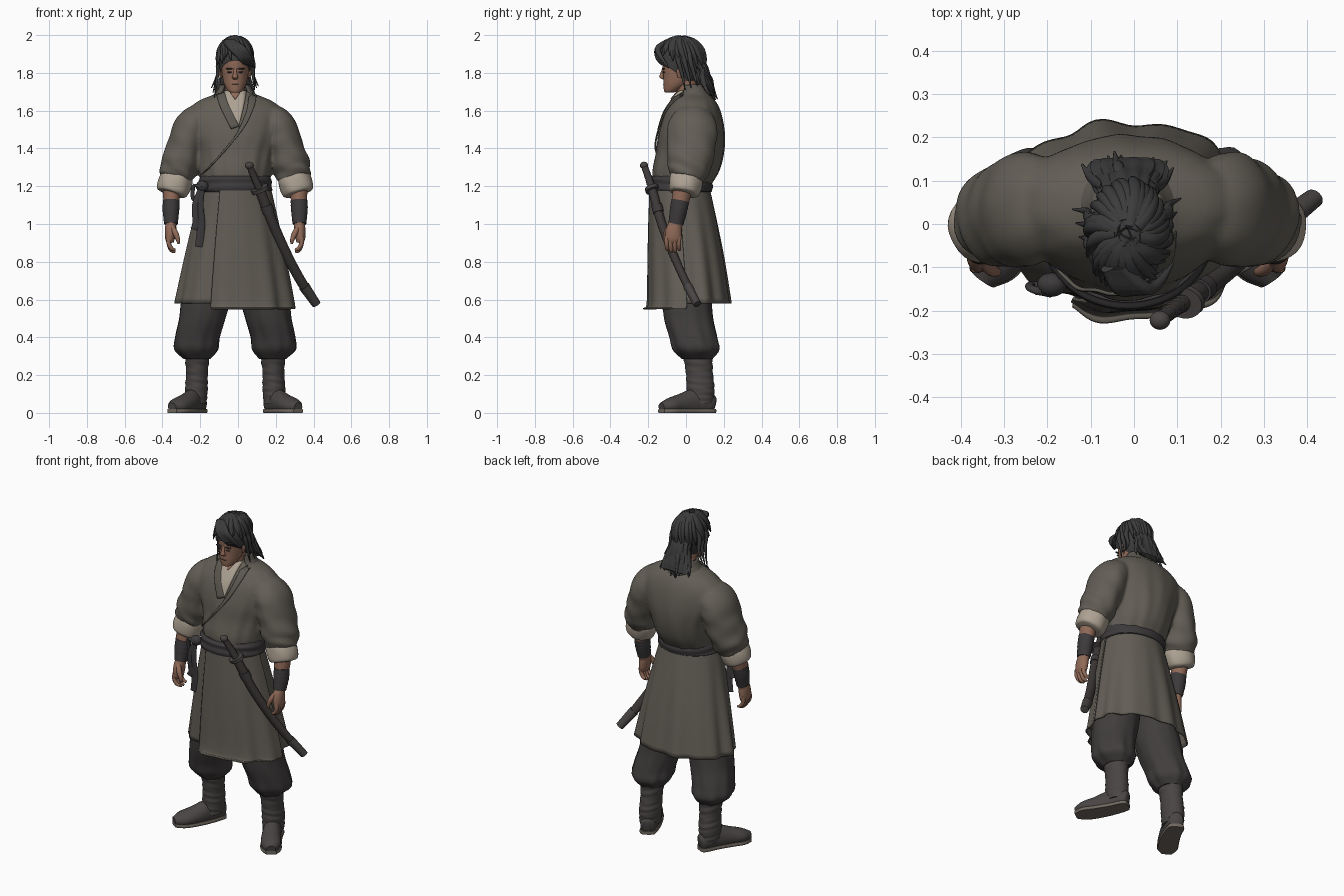
import bpy, bmesh, random
from math import sin, cos, pi, radians
from mathutils import Vector
from mathutils.bvhtree import BVHTree

if "Cube" in bpy.data.objects:
    bpy.data.objects.remove(bpy.data.objects["Cube"])
random.seed(4)
MID = -.015          # the body's centre line
made = []

def material(name, *colour):
    mat = bpy.data.materials.new(name)
    mat.use_nodes = True
    mat.diffuse_color = (*colour, 1)
    mat.node_tree.nodes["Principled BSDF"].inputs["Base Color"].default_value = (*colour, 1)
    return mat

robe = material("robe_cloth", .125, .113, .093)
edging = material("robe_edging", .106, .096, .08)
linen = material("pale_linen", .42, .36, .29)
skin = material("skin", .28, .145, .097)
hair = material("hair", .045, .044, .044)
trouser = material("trouser_cloth", .052, .047, .046)
sash = material("sash_cloth", .046, .042, .044)
boot = material("boot_leather", .066, .059, .057)
sole = material("sole", .16, .138, .115)
dark = material("dark_leather", .047, .041, .039)

def add_mesh(name, verts, faces, mat, thick=0):
    mesh = bpy.data.meshes.new(name)
    mesh.from_pydata(verts, [], faces)
    bm = bmesh.new()
    bm.from_mesh(mesh)
    bmesh.ops.recalc_face_normals(bm, faces=bm.faces)
    bm.to_mesh(mesh)
    bm.free()
    mesh.materials.append(mat)
    obj = bpy.data.objects.new(name, mesh)
    bpy.context.collection.objects.link(obj)
    if thick:
        mod = obj.modifiers.new("thickness", "SOLIDIFY")
        mod.thickness, mod.offset = thick, 0
    made.append(obj)
    return obj

def spline(points, steps):
    """Smooth curve through tuples of any length."""
    pts = [Vector(p) for p in points]
    pts = [2 * pts[0] - pts[1]] + pts + [2 * pts[-1] - pts[-2]]
    out = []
    for a, b, c, d in zip(pts, pts[1:], pts[2:], pts[3:]):
        for t in (k / steps for k in range(steps)):
            out.append(b + (c - a) * t / 2 + (a - b * 2.5 + c * 2 - d / 2) * t * t
                       + (b * 3 - a - c * 3 + d) * t ** 3 / 2)
    return out + [pts[-2]]

def loft(name, stations, mat, seg=32, steps=6, fold=None, arc=None, cap=True, thick=0, low=-9, high=9, level=False):
    """Skin ovals (x, y, z, half width, half depth) along a smooth path."""
    rows = spline(stations, steps)
    path = [Vector(r[:3]) for r in rows]
    span = (path[-1] - path[0]).normalized()
    ref = Vector((0, 1, 0)) if abs(span.x) > .8 else Vector((1, 0, 0))
    n = seg + 1 if arc else seg
    start, end = arc or (0, 360)
    verts, faces = [], []
    for i, row in enumerate(rows):
        tangent = (path[min(i + 1, len(path) - 1)] - path[max(i - 1, 0)]).normalized()
        if level:
            tangent = Vector((0, 0, -1))
        u = (ref - tangent * ref.dot(tangent)).normalized()
        v = tangent.cross(u)
        for j in range(n):
            a = radians(start + (end - start) * j / seg)
            r = fold(i / (len(rows) - 1), a) if fold else 1
            p = path[i] + (u * cos(a) * row[3] + v * sin(a) * row[4]) * r
            p.z = min(max(p.z, low), high)
            verts.append(p)
    for i in range(len(rows) - 1):
        for j in range(seg):
            k = (j + 1) % n
            faces.append((i * n + j, i * n + k, i * n + n + k, i * n + n + j))
    if cap and not arc:
        faces += [tuple(range(n)), tuple(range(len(verts) - n, len(verts)))]
    return add_mesh(name, verts, faces, mat, thick)

def blob(name, place, size, mat):
    (x, y, z), (sx, sy, sz) = place, size
    return loft(name, [(x, y, z + sz * cos(t * pi / 8), sx * sin(t * pi / 8) + .0001,
                        sy * sin(t * pi / 8) + .0001) for t in range(9)], mat, 16, 1, level=True)

def lock(name, points, radius):
    """One tapering strand of hair."""
    widths = [radius * (1 - .85 * (i / (len(points) - 1)) ** 2) for i in range(len(points))]
    return loft(name, [(*p, w, w) for p, w in zip(points, widths)], hair, 10, 5)

# Robe body with sloping shoulders, and its collar
body = loft("robe_body", [
    (MID, .03, 1.71, .07, .055), (MID, .035, 1.685, .115, .085), (MID, .04, 1.645, .205, .12),
    (MID, .036, 1.58, .262, .152), (MID, .03, 1.48, .25, .175), (MID, .022, 1.38, .212, .18),
    (MID, .0, 1.28, .192, .177), (MID, -.02, 1.2, .175, .15)], robe, 72, 8, level=True,
    fold=lambda t, a: 1 + t * (.016 * sin(11 * a + 3 * t) + .012 * sin(17 * a - 4 * t)))
loft("collar", [(MID, .04, 1.66, .122, .098), (MID, .04, 1.7, .09, .076), (MID, .035, 1.735, .075, .063)],
     edging, 40, 4, arc=(-220, 40), thick=.014, level=True)
surface = BVHTree.FromPolygons([v.co for v in body.data.vertices], [p.vertices[:] for p in body.data.polygons])

def strip(name, points, mat, lift, slant):
    """Band (x, z, width) laid on the front of the robe body."""
    verts, faces = [], []
    for x, z, width in spline(points, 8):
        for j in range(7):
            s = (j / 6 - .5) * width
            px, pz = x + s * cos(slant), z + s * sin(slant)
            hit = surface.ray_cast(Vector((px, -1, pz)), Vector((0, 1, 0)))[0]
            verts.append((hit or surface.find_nearest(Vector((px, -.05, pz)))[0]) - Vector((0, lift, 0)))
    for k in range(len(verts) - 7):
        if k % 7 < 6:
            faces.append((k, k + 1, k + 8, k + 7))
    return add_mesh(name, verts, faces, mat, .008)

# Crossed neckline
strip("inner_shirt", [(MID, 1.705, .12), (MID, 1.62, .09), (-.005, 1.52, .02)], linen, .004, 0)
strip("throat", [(MID, 1.71, .065), (MID, 1.69, .045), (MID, 1.66, .004)], skin, .009, 0)
strip("under_lapel", [(-.092, 1.69, .045), (-.07, 1.62, .045), (-.015, 1.51, .045)], edging, .006, .3)
strip("over_lapel", [(.078, 1.69, .055), (.065, 1.61, .06), (.015, 1.5, .06), (-.07, 1.39, .06),
                     (-.17, 1.28, .055)], edging, .008, .7)

# Skirt with its overlapping front panel
def pleats(t, a):
    return 1 + t * (.03 * sin(9 * a - 1.2) + .022 * sin(14 * a + 1.4))

hang = [(MID, -.03, 1.2, .175, .15), (MID, -.012, 1, .22, .175), (MID, .005, .8, .262, .195),
        (MID, .02, .58, .304, .212)]
loft("skirt", hang, robe, 112, 8, pleats, cap=False, thick=.008, level=True)
panel = [(x, y, z, w + .009, d + .009) for x, y, z, w, d in hang] + [(MID, .01, .55, .313, .231)]
loft("skirt_front_panel", panel, robe, 56, 8, pleats, arc=(4, 115), thick=.008, level=True)

# Sash, knot and tails
loft("sash", [(MID, -.028, 1.255, .178, .152), (MID, -.028, 1.242, .19, .166), (MID, -.028, 1.21, .193, .168),
     (MID, -.028, 1.178, .195, .168), (MID, -.028, 1.168, .18, .155)],
     sash, 64, 8, lambda t, a: 1 + .012 * sin(t * 19 + 3 * sin(a)), level=True)
blob("sash_knot", (-.19, -.14, 1.2), (.034, .028, .03), sash)
for x, end in [(-.2, .88), (-.225, .97)]:
    loft("sash_tail", [(-.19, -.15, 1.2, .015, .008), (x, -.15, 1.1, .018, .007),
         (x + .005, -.145, 1, .02, .006), (x - .005, -.14, end, .023, .006)], sash, 12, 5)
loft("sash_loop", [(-.19, -.16, 1.2, .011, .008), (-.235, -.15, 1.2, .011, .008),
     (-.235, -.14, 1.13, .011, .008), (-.19, -.15, 1.17, .011, .008)], sash, 12, 6)

def sleeve_creases(t, a):
    bend = max(0, t - .3)
    return 1 + .06 * bend * sin(3 * a + 26 * t) + .045 * bend * sin(34 * t + 2 * sin(a)) + .01 * sin(7 * a + 9 * t)

# Limbs, one set for each side
sleeves = []
for side, s in (("left", 1), ("right", -1)):
    def limb(name, stations, mat, **options):
        return loft(side + "_" + name, [(MID + s * st[0], *st[1:]) for st in stations], mat, **options)

    sleeves.append(limb("sleeve", [(.13, .04, 1.55, .05, .07), (.18, .04, 1.548, .087, .11),
         (.23, .035, 1.508, .096, .132), (.263, .028, 1.41, .097, .128), (.298, .015, 1.3, .1, .115),
         (.32, 0, 1.235, .084, .088)], robe, seg=40, steps=8, fold=sleeve_creases))
    limb("cuff", [(.302, .005, 1.26, .07, .072), (.305, .003, 1.252, .084, .086), (.322, -.003, 1.21, .089, .088),
         (.334, -.011, 1.168, .081, .079), (.337, -.013, 1.158, .055, .055)],
         linen, steps=4, fold=lambda t, a: 1 + .02 * sin(5 * a + 6 * t))
    limb("forearm", [(.333, -.01, 1.22, .05, .055), (.338, -.03, 1.12, .042, .046), (.34, -.055, .98, .027, .032)], skin)
    limb("wristband", [(.338, -.03, 1.125, .044, .047), (.34, -.04, 1.07, .044, .046), (.34, -.054, 1, .036, .04)],
         sash, fold=lambda t, a: 1 + .02 * sin(45 * t + a))
    limb("palm", [(.34, -.054, 1.01, .027, .032), (.342, -.064, .97, .03, .042),
         (.345, -.068, .925, .026, .044), (.342, -.068, .9, .018, .036)], skin)
    for f in range(4):
        y, drop = -.1 + .021 * f, .01 * (f in (1, 2))
        limb("finger", [(.35, y, .935, .013, .013), (.352, y - .002, .9, .012, .012),
             (.338, y, .872 - drop, .011, .011), (.318, y + .004, .862 - drop, .007, .007)], skin, seg=10, steps=4)
    limb("thumb", [(.335, -.085, .985, .014, .016), (.315, -.105, .95, .015, .015),
         (.302, -.11, .915, .011, .011), (.3, -.108, .895, .006, .006)], skin, seg=12, steps=4)
    limb("trouser_leg", [(.11, .01, .78, .1, .12), (.15, .005, .62, .13, .13), (.175, .015, .5, .123, .13),
         (.2, .04, .4, .118, .127), (.206, .055, .335, .115, .122), (.2, .06, .285, .07, .08)], trouser, seg=56, steps=8,
         level=True, fold=lambda t, a: 1 + t * (.035 * sin(7 * a + 5 * t) + .02 * sin(12 * a - 3 * t)))
    limb("boot_shaft", [(.2, .06, .33, .07, .08), (.202, .07, .22, .058, .072), (.205, .077, .13, .06, .074),
         (.207, .075, .05, .056, .07)], boot, steps=14, level=True,
         fold=lambda t, a: 1 + .018 * sin(38 * t + 2 * sin(a)) + .012 * sin(55 * t - 3 * cos(a)))
    tread = [(.18, .148, .045, .018, .035), (.189, .13, .048, .042, .055), (.218, .055, .055, .05, .075),
             (.264, -.03, .045, .056, .055), (.306, -.09, .036, .054, .041), (.334, -.13, .03, .026, .024)]
    limb("boot_foot", tread, boot, low=.01)
    limb("boot_sole", [(x, y, .01, w + .004, .03) for x, y, z, w, d in tread], sole, low=0, high=.02)
    limb("ear", [(.072, -.035, 1.825, .006, .012), (.079, -.03, 1.81, .01, .02), (.075, -.035, 1.775, .006, .01)],
         skin, seg=12, level=True)
    blob(side + "_eye", (MID + s * .03, -.118, 1.804), (.013, .006, .004), dark)
    blob(side + "_eyebrow", (MID + s * .032, -.12, 1.822), (.02, .008, .004), hair)

# Fuse the sleeves into the robe body
bpy.ops.object.select_all(action="DESELECT")
bpy.context.view_layer.objects.active = body
for obj in [body] + sleeves:
    obj.select_set(True)
made = [obj for obj in made if obj not in sleeves]
bpy.ops.object.join()
fuse = body.modifiers.new("fuse", "REMESH")
fuse.mode, fuse.voxel_size, fuse.use_smooth_shade = "VOXEL", .009, True
soften = body.modifiers.new("soften", "SMOOTH")
soften.factor, soften.iterations = .5, 6

# Neck and head
loft("neck", [(MID, .025, 1.64, .06, .058), (MID, .005, 1.71, .053, .055), (MID, -.005, 1.8, .052, .055)], skin)
loft("head", [(MID, -.09, 1.695, .018, .018), (MID, -.08, 1.703, .036, .036), (MID, -.055, 1.735, .056, .064),
     (MID, -.038, 1.775, .067, .082), (MID, -.033, 1.82, .072, .09), (MID, -.03, 1.87, .074, .095),
     (MID, -.03, 1.93, .062, .08), (MID, -.03, 1.965, .025, .03)], skin, level=True)
loft("nose", [(MID, -.117, 1.828, .007, .007), (MID, -.127, 1.795, .01, .01), (MID, -.129, 1.777, .016, .012),
     (MID, -.118, 1.766, .01, .006)], skin, seg=16, level=True)
blob("mouth", (MID, -.115, 1.739), (.02, .006, .002), dark)

# Hair cap, trimmed along a line that drops towards the nape
scalp = blob("hair_cap", (MID, -.025, 1.87), (.09, .12, .112), hair)
bm = bmesh.new()
bm.from_mesh(scalp.data)
for v in bm.verts:
    v.co.z += .35 * min(0, v.co.z - 1.87)
bmesh.ops.bisect_plane(bm, geom=bm.verts[:] + bm.edges[:] + bm.faces[:],
                       plane_co=(0, -.05, 1.8), plane_no=(0, .7, 1), clear_inner=True)
bm.to_mesh(scalp.data)
bm.free()

# Thick locks combed from the crown over the cap
for i in range(34):
    a = 2 * pi * i / 34 + random.uniform(-.08, .08)
    stop = 1.9 - .55 * max(0, -sin(a)) + .25 * max(0, sin(a)) + random.uniform(-.2, .15)
    swirl, start = random.uniform(.2, .5), random.uniform(.02, .25)
    points = []
    for k in range(5):
        phi, turn = start + (stop - start) * k / 4, a + swirl * k / 4
        out = sin(phi) * (1 + .1 * (k == 4) + random.uniform(0, .03))
        points.append((MID + .09 * out * cos(turn), -.025 + .122 * out * sin(turn), 1.868 + .112 * cos(phi)))
    lock("hair_lock", points, random.uniform(.016, .022))

# Swept fringe and loose strands beside the face
for t in (i / 6 for i in range(7)):
    lock("fringe_lock", [(-.06 + .03 * t, -.1, 1.962), (-.035 + .06 * t, -.148, 1.93),
         (.005 + .055 * t, -.153 + .02 * t, 1.885), (.03 + .06 * t, -.135 + .045 * t, 1.845 - .02 * t)], .018)
for i in range(3):
    y = -.05 + .032 * i
    lock("right_side_lock", [(-.07, y, 1.93), (-.103, y, 1.86), (-.108, y + .015, 1.79),
         (-.125 - .008 * i, y + .02, 1.67 + .025 * i)], .014)
    lock("left_side_lock", [(.05, y, 1.93), (.078, y + .01, 1.86), (.08, y + .03, 1.79),
         (.088 + .01 * i, y + .045, 1.71 + .01 * i)], .014)

# Tied hair: a rippled mass over the nape with loose ends
loft("nape_hair", [(MID, .04, 1.88, .06, .04), (MID, .075, 1.82, .066, .042), (MID, .095, 1.76, .082, .04),
     (MID, .125, 1.71, .09, .028), (MID, .145, 1.685, .08, .012)], hair, 60, 6, lambda t, a: 1 + .06 * sin(14 * a + 2 * t))
for x in (i / 7 - 1 for i in range(15)):
    deep = random.uniform(.115, .14) - .03 * x * x
    lock("nape_lock", [(MID + .05 * x, .085, 1.82), (MID + .07 * x, deep - .01, 1.77),
         (MID + .088 * x, deep + .005, 1.72), (MID + .105 * x, deep + .03, random.uniform(1.65, 1.69))], .016)

# Sheathed sword slung at the left hip
loft("sword_grip", [(.06, -.222, 1.31, .017, .017), (.085, -.2, 1.25, .019, .019), (.115, -.18, 1.185, .02, .02)],
     dark, 16, 14, lambda t, a: 1 + .06 * sin(70 * t + 2 * a))
blob("sword_pommel", (.06, -.222, 1.31), (.024, .022, .02), boot)
loft("sword_guard", [(.112, -.182, 1.192, .048, .038), (.119, -.176, 1.176, .048, .038)], boot, 24, 2)
sheath = [(.116, -.178, 1.18, .027, .024), (.19, -.125, .99, .027, .024), (.272, -.055, .81, .027, .022),
          (.35, .01, .67, .026, .021), (.415, .06, .575, .02, .017)]
loft("scabbard", sheath, dark, 20, 8)
loft("scabbard_tip", [(x, y, z, w + .004, d + .004) for x, y, z, w, d in sheath[-2:]], boot, 20, 6)
loft("scabbard_cord", [(.148, -.155, 1.1, .032, .029), (.162, -.145, 1.06, .032, .029)], sash, 20, 6)

# Smooth shading with crisp rims
for obj in made:
    obj.select_set(True)
bpy.ops.object.shade_smooth_by_angle(angle=radians(50))
